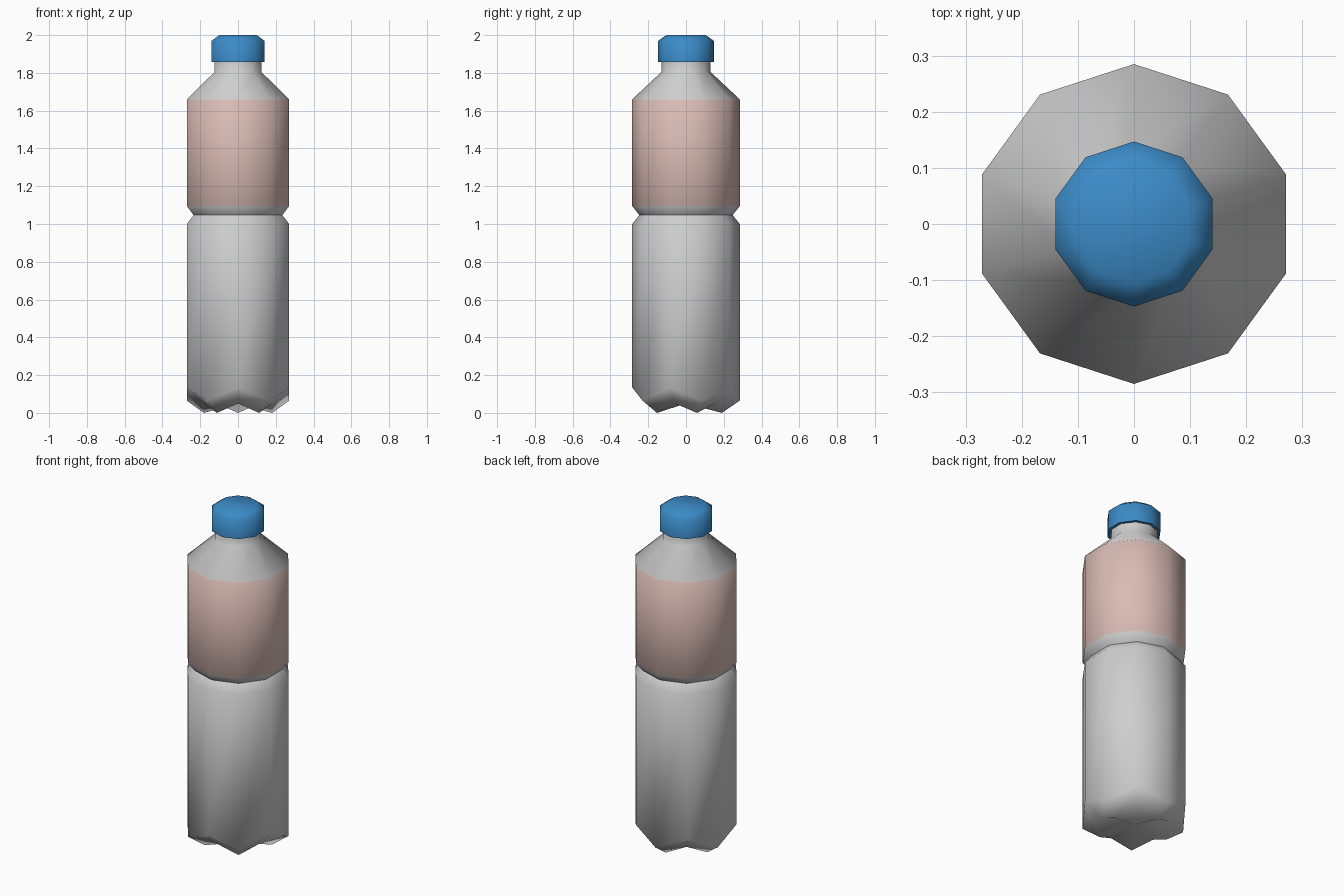
import bpy, bmesh, math

if "Cube" in bpy.data.objects:
    bpy.data.objects.remove(bpy.data.objects["Cube"])

SIDES = 10

def material(name, rgb):
    m = bpy.data.materials.new(name)
    m.diffuse_color = (*rgb, 1)
    m.use_nodes = True
    m.node_tree.nodes["Principled BSDF"].inputs["Base Color"].default_value = m.diffuse_color
    return m

grey = material("clear grey plastic", (0.62, 0.62, 0.62))
pink = material("pale pink label", (0.70, 0.50, 0.46))
blue = material("blue cap plastic", (0.045, 0.26, 0.58))

def ring(bm, r, z_foot, z_valley=None):
    """Ten-sided ring with a corner on +y; odd corners may sit at another height."""
    zs = (z_foot, z_foot if z_valley is None else z_valley)
    verts = []
    for i in range(SIDES):
        a = math.pi / 2 + i * math.tau / SIDES
        verts.append(bm.verts.new((r * math.cos(a), r * math.sin(a), zs[i % 2])))
    return verts

def lathe(name, rings, bottom_z, mats, angle):
    bm = bmesh.new()
    loops = [ring(bm, *p) for p in rings]
    for lo, hi in zip(loops, loops[1:]):
        for i in range(SIDES):
            j = (i + 1) % SIDES
            bm.faces.new((lo[i], lo[j], hi[j], hi[i]))
    # bottom fan and flat top
    c = bm.verts.new((0, 0, bottom_z))
    for i in range(SIDES):
        bm.faces.new((c, loops[0][(i + 1) % SIDES], loops[0][i]))
    bm.faces.new(loops[-1])
    bmesh.ops.recalc_face_normals(bm, faces=bm.faces[:])
    me = bpy.data.meshes.new(name)
    bm.to_mesh(me)
    bm.free()
    for m in mats:
        me.materials.append(m)
    ob = bpy.data.objects.new(name, me)
    bpy.context.collection.objects.link(ob)
    bpy.ops.object.select_all(action='DESELECT')
    ob.select_set(True)
    bpy.context.view_layer.objects.active = ob
    bpy.ops.object.shade_smooth_by_angle(angle=math.radians(angle))
    return ob

# Body: five feet at the base, waist groove, shoulder and neck
body = lathe("bottle_body", [
    (0.19, 0.0, 0.05), (0.285, 0.065, 0.135), (0.285, 1.0), (0.247, 1.047),
    (0.285, 1.095), (0.285, 1.66), (0.13, 1.805), (0.13, 1.87)],
    0.05, [grey, pink], 60)

# Label: the band of faces between groove and shoulder
for f in body.data.polygons:
    if 1.2 < f.center.z < 1.6:
        f.material_index = 1

# Screw cap with bevelled top
lathe("cap", [(0.147, 1.858), (0.147, 1.97), (0.105, 2.0)], 1.858, [blue], 65)
